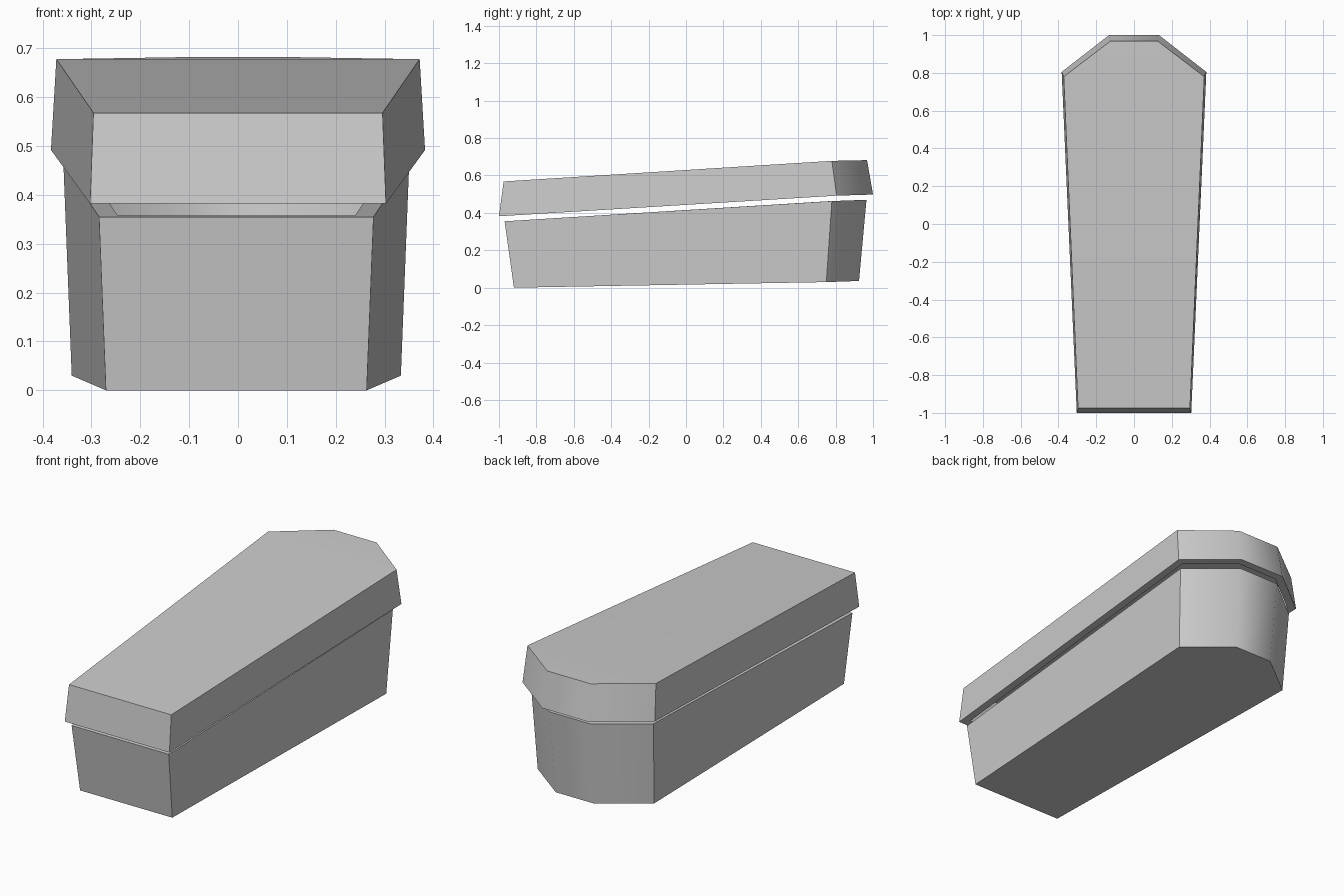
import bpy
import bmesh
import math

cube = bpy.data.objects.get("Cube")
if cube:
    bpy.data.objects.remove(cube, do_unlink=True)

grey = bpy.data.materials.new("plain grey")
grey.use_nodes = True
COLOUR = (0.6, 0.6, 0.6, 1)
grey.diffuse_color = COLOUR
grey.node_tree.nodes["Principled BSDF"].inputs["Base Color"].default_value = COLOUR


def hollow_box(name, closed, mouth, depth, centre=0.0, wall=0.04, taper=0.97):
    """Each outline lists (half width, y, z) at the foot, shoulder and head."""
    bm = bmesh.new()

    def ring(outline):
        left = [bm.verts.new((centre + x, y, z)) for x, y, z in outline]
        right = [bm.verts.new((centre - x, y, z)) for x, y, z in outline]
        return left + right[::-1]

    a, b = ring(closed), ring(mouth)
    # Outer walls
    for i in range(6):
        j = (i + 1) % 6
        bm.faces.new((a[i], a[j], b[j], b[i]))
    # Closed side and mouth, both folded across the shoulders
    caps = []
    for r in (a, b):
        caps.append([bm.faces.new((r[0], r[1], r[4], r[5])),
                     bm.faces.new((r[1], r[2], r[3], r[4]))])
    bmesh.ops.recalc_face_normals(bm, faces=bm.faces)

    # Rim and cavity
    bmesh.ops.inset_region(bm, faces=caps[1], thickness=wall, use_even_offset=True)
    moved = bmesh.ops.extrude_face_region(bm, geom=caps[1])["geom"]
    bmesh.ops.delete(bm, geom=caps[1], context="FACES")
    for v in (g for g in moved if isinstance(g, bmesh.types.BMVert)):
        v.co.x = centre + (v.co.x - centre) * taper
        v.co.y *= taper
        v.co.z += depth
    bmesh.ops.recalc_face_normals(bm, faces=bm.faces)

    mesh = bpy.data.meshes.new(name)
    bm.to_mesh(mesh)
    bm.free()
    mesh.materials.append(grey)
    obj = bpy.data.objects.new(name, mesh)
    bpy.context.collection.objects.link(obj)
    bpy.ops.object.select_all(action="DESELECT")
    obj.select_set(True)
    bpy.context.view_layer.objects.active = obj
    bpy.ops.object.shade_smooth_by_angle(angle=math.radians(45))
    return obj


# Lower box, open at the top
hollow_box("base",
           closed=[(0.267, -0.92, 0.0), (0.337, 0.75, 0.03), (0.11, 0.925, 0.036)],
           mouth=[(0.281, -0.97, 0.355), (0.354, 0.78, 0.463), (0.12, 0.965, 0.47)],
           depth=-0.32, centre=-0.0035)

# Overhanging lid, open underneath
hollow_box("lid",
           closed=[(0.296, -0.975, 0.568), (0.372, 0.78, 0.678), (0.125, 0.968, 0.682)],
           mouth=[(0.303, -1.0, 0.382), (0.383, 0.805, 0.492), (0.132, 1.0, 0.498)],
           depth=0.146)
